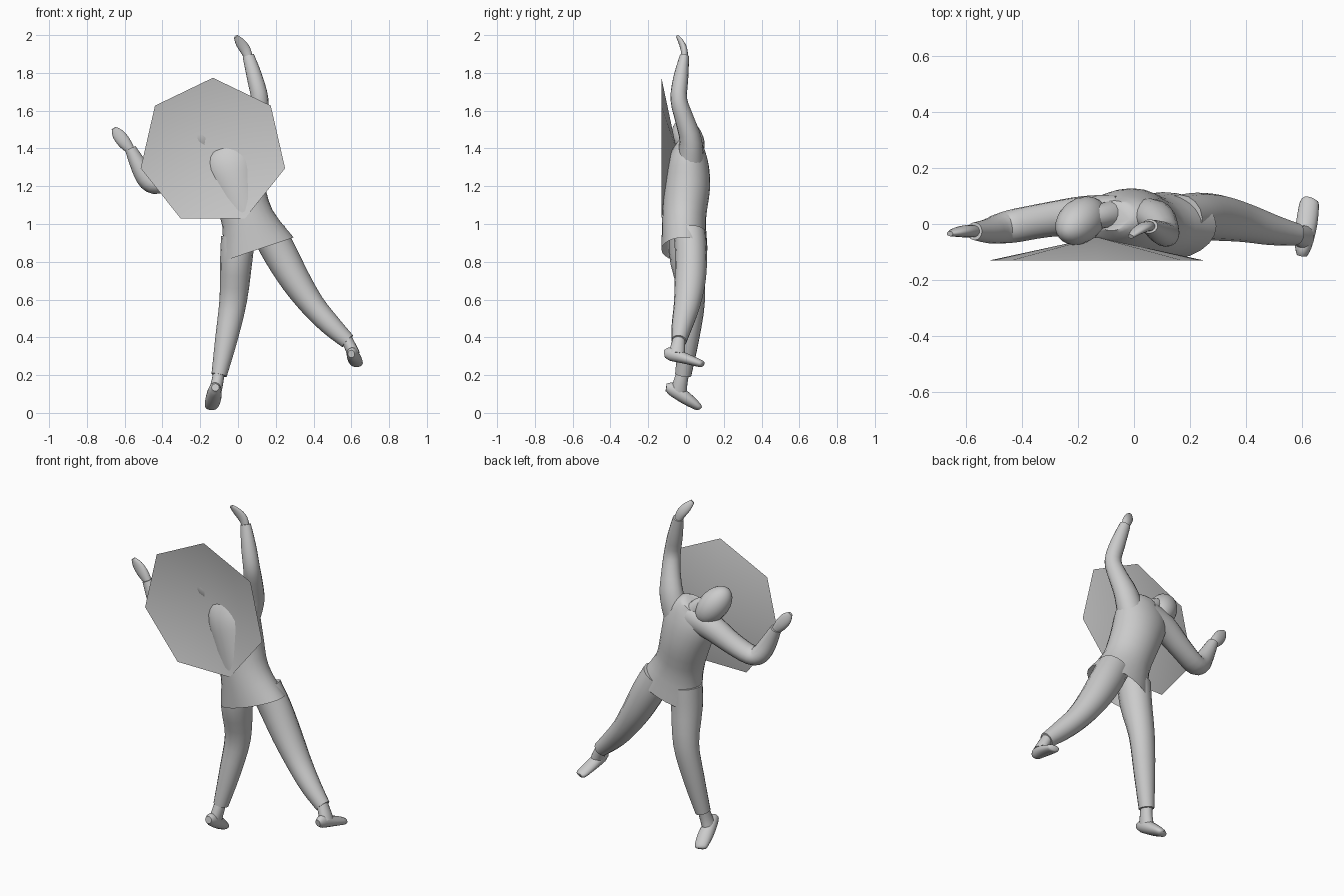
import bpy, bmesh, math
from mathutils import Vector, Matrix

grey = bpy.data.materials.new("soft grey")
grey.diffuse_color = (0.6, 0.6, 0.6, 1)


def finish(name, bm, angle=50):
    bmesh.ops.recalc_face_normals(bm, faces=bm.faces)
    me = bpy.data.meshes.new(name)
    bm.to_mesh(me)
    bm.free()
    me.materials.append(grey)
    for p in me.polygons:
        p.use_smooth = True
    me.set_sharp_from_angle(angle=math.radians(angle))
    ob = bpy.data.objects.new(name, me)
    bpy.context.collection.objects.link(ob)
    return ob


def spline(pts, steps):
    """Smooth (x, y, z, side radius, depth radius) stations."""
    out = []
    for i in range(len(pts) - 1):
        a, b = pts[max(i - 1, 0)], pts[i]
        c, d = pts[i + 1], pts[min(i + 2, len(pts) - 1)]
        for s in range(steps):
            t = s / steps
            out.append([0.5 * (2 * q + (r - p) * t + (2 * p - 5 * q + 4 * r - w) * t * t
                               + (3 * q - p - 3 * r + w) * t ** 3)
                        for p, q, r, w in zip(a, b, c, d)])
    return out + [list(pts[-1])]


def tube(name, pts, ref=(0, 1, 0), sides=16, steps=3, cap_start=True, start_dir=None):
    """Loft ellipses along a path; depth radius lies near the ref axis."""
    st = spline(pts, steps)
    bm = bmesh.new()
    rings = []
    for i, p in enumerate(st):
        t = Vector(st[min(i + 1, len(st) - 1)][:3]) - Vector(st[max(i - 1, 0)][:3])
        if i == 0 and start_dir:
            t = Vector(start_dir)
        t.normalize()
        side = Vector(ref).cross(t).normalized()
        depth = t.cross(side)
        rings.append([bm.verts.new(Vector(p[:3])
                      + side * p[3] * math.cos(k * math.tau / sides)
                      + depth * p[4] * math.sin(k * math.tau / sides))
                      for k in range(sides)])
    for r, q in zip(rings, rings[1:]):
        for k in range(sides):
            n = (k + 1) % sides
            bm.faces.new((r[k], r[n], q[n], q[k]))
    if cap_start:
        bm.faces.new(rings[0])
    bm.faces.new(rings[-1])
    return finish(name, bm)


# Tunic with an open, slanted hem, then the neck
tube("tunic", [(0.105, -0.008, 0.865, 0.2, 0.122), (0.05, -0.01, 1.03, 0.14, 0.116),
               (0.0, 0.005, 1.19, 0.142, 0.122), (-0.035, 0.01, 1.31, 0.155, 0.112),
               (-0.055, 0.02, 1.39, 0.135, 0.085), (-0.075, 0.03, 1.435, 0.07, 0.055)],
     sides=24, cap_start=False, start_dir=(-0.32, 0, 0.95))
tube("neck", [(-0.07, 0.035, 1.38, 0.055, 0.055), (-0.11, 0.03, 1.43, 0.045, 0.045),
              (-0.16, 0.02, 1.455, 0.045, 0.045)])

# Head: an egg leaning sideways
bm = bmesh.new()
lean = Vector((-0.5, -0.4, 0.77)).to_track_quat('Z', 'Y').to_matrix().to_4x4()
bmesh.ops.create_uvsphere(bm, u_segments=20, v_segments=14, radius=1,
    matrix=Matrix.Translation((-0.19, 0.012, 1.45)) @ lean @ Matrix.Diagonal((0.078, 0.08, 0.122, 1)))
finish("head", bm)

# Raised arm
tube("raised_sleeve", [(0.03, 0.02, 1.3, 0.075, 0.075), (0.075, 0.025, 1.44, 0.07, 0.06),
                       (0.105, -0.01, 1.56, 0.054, 0.05), (0.115, -0.038, 1.66, 0.046, 0.044),
                       (0.09, -0.028, 1.77, 0.042, 0.04), (0.055, -0.008, 1.89, 0.031, 0.025)])
tube("raised_hand", [(0.06, -0.008, 1.87, 0.02, 0.018), (0.04, -0.01, 1.92, 0.028, 0.018),
                     (0.012, -0.025, 1.96, 0.026, 0.014), (-0.012, -0.045, 1.993, 0.012, 0.008)])

# Bent arm
tube("bent_sleeve", [(-0.06, 0.03, 1.36, 0.085, 0.075), (-0.18, 0.03, 1.33, 0.075, 0.07),
                     (-0.31, 0.015, 1.26, 0.06, 0.062), (-0.42, -0.005, 1.212, 0.052, 0.06),
                     (-0.475, -0.015, 1.228, 0.052, 0.055), (-0.52, -0.025, 1.3, 0.046, 0.044),
                     (-0.57, -0.026, 1.4, 0.03, 0.032)])
tube("bent_hand", [(-0.56, -0.026, 1.38, 0.02, 0.02), (-0.6, -0.026, 1.43, 0.034, 0.022),
                   (-0.635, -0.03, 1.475, 0.032, 0.016), (-0.658, -0.035, 1.507, 0.013, 0.009)])

# Standing leg and kicked-out leg
tube("standing_leg", [(0.0, 0.0, 0.93, 0.09, 0.09), (-0.01, 0.005, 0.8, 0.085, 0.088),
                      (-0.025, 0.035, 0.6, 0.073, 0.066), (-0.06, 0.015, 0.4, 0.06, 0.056),
                      (-0.1, -0.015, 0.2, 0.041, 0.043)])
tube("kicked_leg", [(0.165, 0.02, 0.95, 0.09, 0.085), (0.225, 0.027, 0.84, 0.09, 0.085),
                    (0.305, 0.022, 0.7, 0.08, 0.082), (0.395, 0.005, 0.57, 0.066, 0.07),
                    (0.49, -0.02, 0.465, 0.056, 0.056), (0.58, -0.037, 0.38, 0.042, 0.04)])

# Ankles and shoes
tube("standing_ankle", [(-0.1, -0.015, 0.22, 0.03, 0.033), (-0.11, -0.03, 0.16, 0.032, 0.038),
                        (-0.122, -0.04, 0.11, 0.034, 0.045)])
tube("kicked_ankle", [(0.575, -0.037, 0.39, 0.03, 0.033), (0.6, -0.045, 0.34, 0.032, 0.04),
                      (0.612, -0.05, 0.31, 0.034, 0.045)])
tube("standing_shoe", [(-0.12, -0.105, 0.135, 0.02, 0.02), (-0.122, -0.07, 0.125, 0.033, 0.036),
                       (-0.13, 0.0, 0.078, 0.042, 0.034), (-0.14, 0.06, 0.035, 0.036, 0.022),
                       (-0.143, 0.072, 0.024, 0.022, 0.012)], ref=(0, 0, 1))
tube("kicked_shoe", [(0.6, -0.113, 0.312, 0.018, 0.02), (0.605, -0.08, 0.312, 0.03, 0.036),
                     (0.617, 0.0, 0.287, 0.038, 0.028), (0.627, 0.075, 0.262, 0.034, 0.02),
                     (0.63, 0.09, 0.256, 0.022, 0.013)], ref=(0, 0, 1))

# Seven-sided shallow dish
bm = bmesh.new()
apex = bm.verts.new((-0.133, -0.047, 1.382))
rim = [bm.verts.new((-0.133 + 0.392 * math.sin(k * math.tau / 7), -0.13,
                     1.382 + 0.392 * math.cos(k * math.tau / 7))) for k in range(7)]
for k in range(7):
    bm.faces.new((apex, rim[k], rim[(k + 1) % 7]))
finish("dish", bm)
